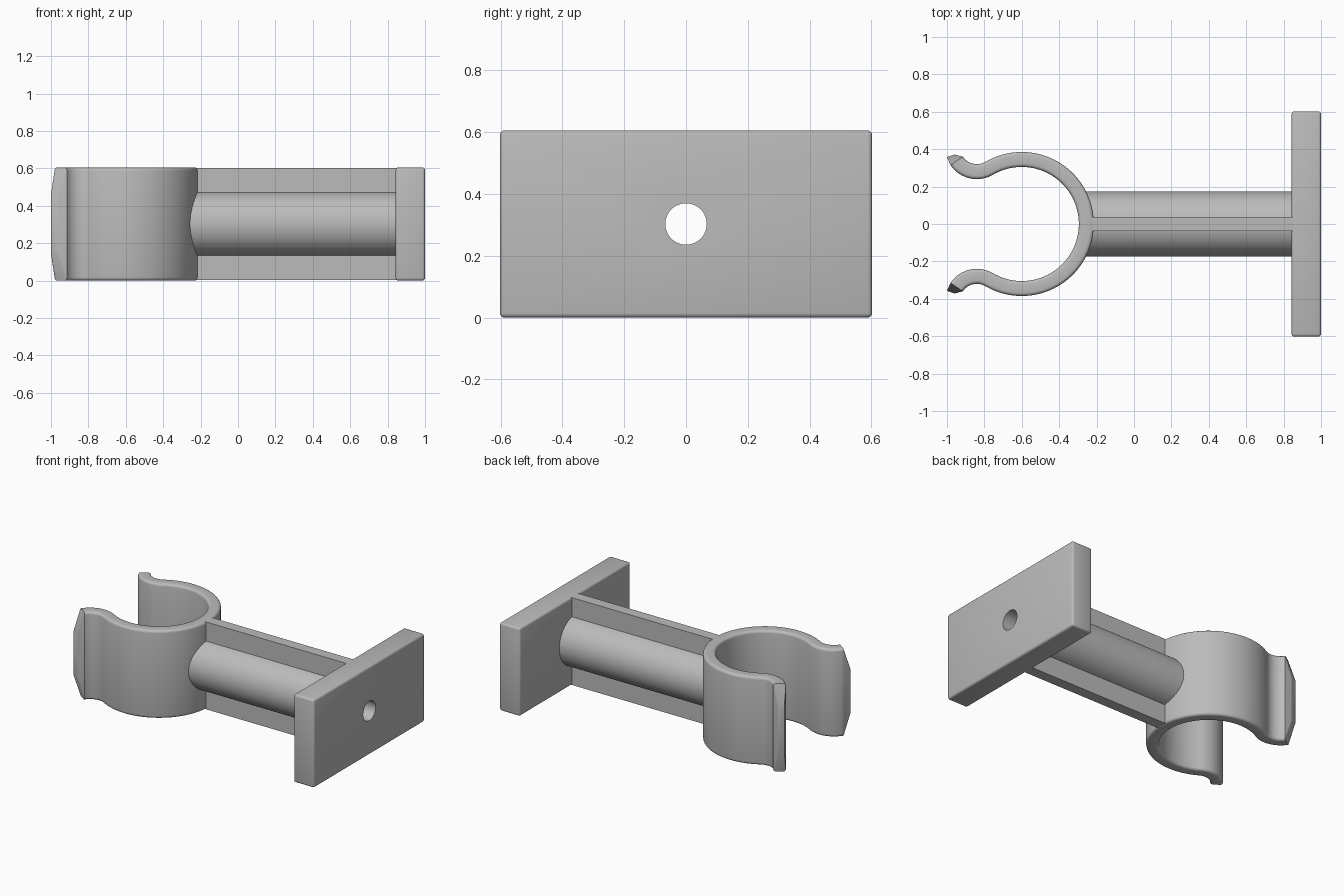
import bpy, bmesh
from math import cos, sin, radians, pi

cube = bpy.data.objects.get("Cube")
if cube:
    bpy.data.objects.remove(cube, do_unlink=True)

H = 0.605           # overall height
MID = H / 2

grey = bpy.data.materials.new("grey_plastic")
grey.use_nodes = True
grey.diffuse_color = (0.5, 0.5, 0.5, 1)
grey.node_tree.nodes["Principled BSDF"].inputs["Base Color"].default_value = (0.5, 0.5, 0.5, 1)


def add_object(name, bm):
    mesh = bpy.data.meshes.new(name)
    bmesh.ops.recalc_face_normals(bm, faces=bm.faces)
    bm.to_mesh(mesh)
    bm.free()
    mesh.materials.append(grey)
    obj = bpy.data.objects.new(name, mesh)
    bpy.context.collection.objects.link(obj)
    return obj


def box(name, low, high, bevel=0):
    bm = bmesh.new()
    bmesh.ops.create_cube(bm, size=1)
    for v in bm.verts:
        v.co = [a + (c + 0.5) * (b - a) for a, b, c in zip(low, high, v.co)]
    if bevel:
        bmesh.ops.bevel(bm, geom=bm.edges[:], offset=bevel, segments=3,
                        profile=0.5, affect='EDGES')
    return add_object(name, bm)


def rod(name, radius, x0, x1):
    bpy.ops.mesh.primitive_cylinder_add(vertices=64, radius=radius, depth=x1 - x0,
                                        location=((x0 + x1) / 2, 0, MID),
                                        rotation=(0, pi / 2, 0))
    obj = bpy.context.object
    obj.name = name
    obj.data.materials.append(grey)
    return obj


def section(half_width, half_height, radius):
    """Rounded rectangle as (across, up) pairs."""
    points = []
    for corner, (sx, sz) in enumerate([(1, 1), (-1, 1), (-1, -1), (1, -1)]):
        for step in range(5):
            a = radians(90 * corner + 22.5 * step)
            points.append((sx * (half_width - radius) + radius * cos(a),
                           sz * (half_height - radius) + radius * sin(a)))
    return points


# Spring clip: a ring that flares outwards at the mouth, swept as one strip
full = section(0.04, MID, 0.018)
tip = section(0.022, 0.155, 0.003)
half = []
for i in range(41):
    a = radians(120.3 * i / 40)
    half.append((-0.6 + 0.345 * cos(a), 0.345 * sin(a), cos(a), sin(a), full))
for i in range(1, 21):
    a = radians(300.3 - 86.3 * i / 20)
    half.append((-0.84 + 0.13 * cos(a), 0.41 + 0.13 * sin(a), -cos(a), -sin(a), full))
a = radians(198)
half.append((-0.84 + 0.147 * cos(a), 0.41 + 0.147 * sin(a), -cos(a), -sin(a), tip))
path = [(x, -y, nx, -ny, s) for x, y, nx, ny, s in half[:0:-1]] + half

bm = bmesh.new()
loops = [[bm.verts.new((x + nx * u, y + ny * u, MID + w)) for u, w in s]
         for x, y, nx, ny, s in path]
for l0, l1 in zip(loops, loops[1:]):
    for k in range(len(l0)):
        j = (k + 1) % len(l0)
        bm.faces.new((l0[k], l0[j], l1[j], l1[k]))
bm.faces.new(loops[0])
bm.faces.new(loops[-1])
clip = add_object("spring_clip", bm)

# Mounting plate, stem tube and the two stiffening ribs
plate = box("mounting_plate", (0.843, -0.602, 0), (1, 0.602, H), 0.014)
tube = rod("stem_tube", 0.173, -0.28, 0.85)
ribs = [box("lower_rib", (-0.25, -0.037, 0.002), (0.85, 0.037, MID - 0.14)),
        box("upper_rib", (-0.25, -0.037, MID + 0.14), (0.85, 0.037, H - 0.002))]

# Screw hole bored through the plate, stem and clip
bore = rod("bore_cutter", 0.067, -0.5, 1.2)
bore.hide_render = True
for obj in (plate, tube, clip):
    mod = obj.modifiers.new("bore", 'BOOLEAN')
    mod.object = bore
    mod.solver = 'EXACT'
    bpy.context.view_layer.objects.active = obj
    bpy.ops.object.modifier_apply(modifier=mod.name)
bpy.data.objects.remove(bore, do_unlink=True)

# Smooth the curved surfaces, keep the edges crisp
bpy.ops.object.select_all(action='DESELECT')
for obj in (plate, tube, clip):
    obj.select_set(True)
    bpy.context.view_layer.objects.active = obj
bpy.ops.object.shade_smooth_by_angle(angle=radians(32))
